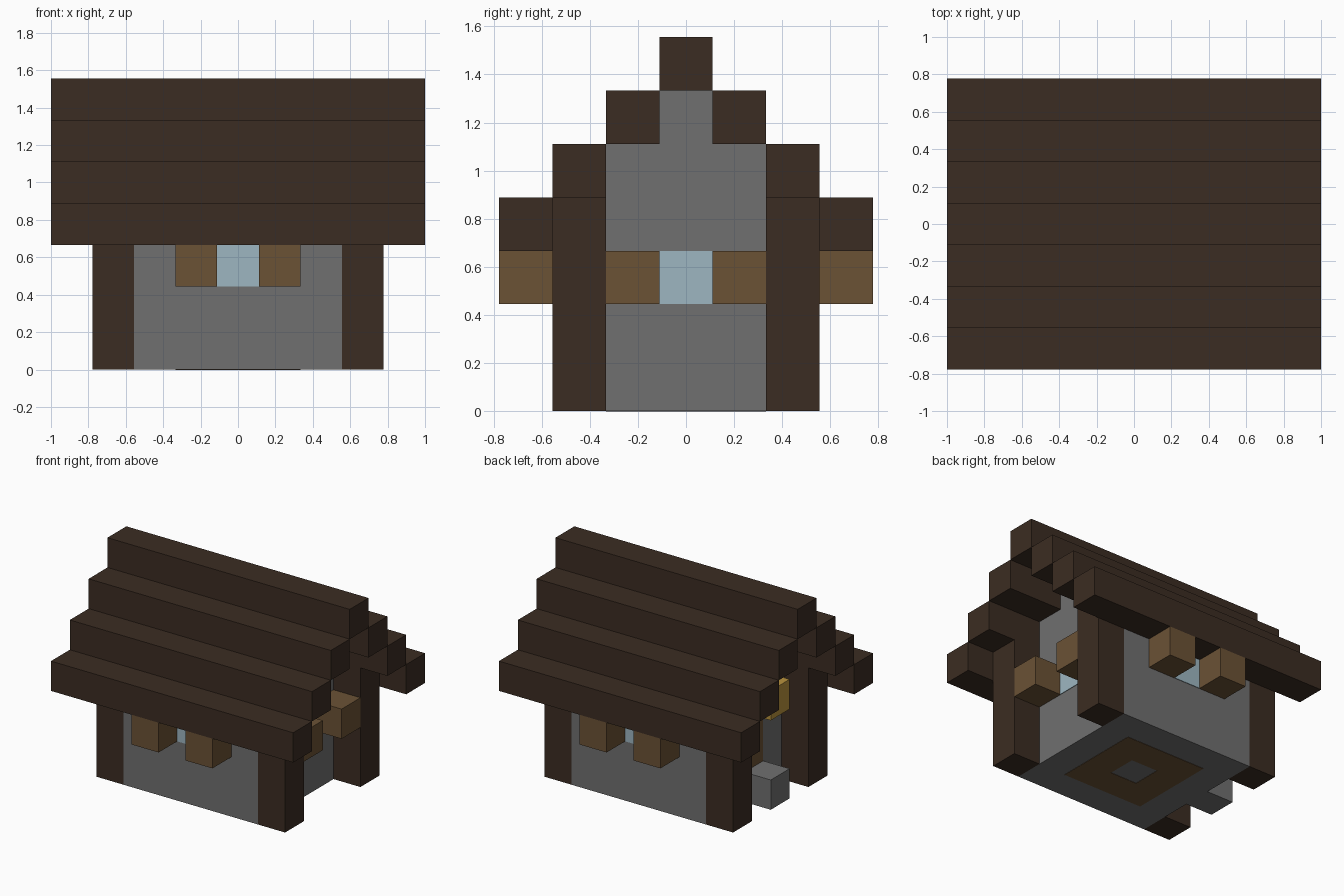
import bpy
import bmesh

U = 2 / 9  # one building block

cube = bpy.data.objects.get("Cube")
if cube:
    bpy.data.objects.remove(cube)


def material(name, hex_code):
    rgb = [int(hex_code[i:i + 2], 16) / 255 for i in (0, 2, 4)]
    rgb = [c / 12.92 if c < 0.04045 else ((c + 0.055) / 1.055) ** 2.4 for c in rgb]
    mat = bpy.data.materials.new(name)
    mat.use_nodes = True
    mat.diffuse_color = (*rgb, 1)
    mat.node_tree.nodes["Principled BSDF"].inputs["Base Color"].default_value = (*rgb, 1)
    return mat


stone = material("stone grey", "707070")
dark_wood = material("dark wood", "3B2C22")
wood = material("light wood", "6B5235")
glass = material("pale blue glass", "9DB6C1")
glow = material("lamp yellow", "B9933D")


def add_object(name, bm, mat):
    bmesh.ops.recalc_face_normals(bm, faces=bm.faces)
    mesh = bpy.data.meshes.new(name)
    bm.to_mesh(mesh)
    bm.free()
    mesh.materials.append(mat)
    obj = bpy.data.objects.new(name, mesh)
    bpy.context.collection.objects.link(obj)
    return obj


def box(name, mat, x, y, z):
    """Box between (low, high) limits given in blocks."""
    bm = bmesh.new()
    bmesh.ops.create_cube(bm, size=1)
    for v in bm.verts:
        v.co = [U * (lim[0] if c < 0 else lim[1]) for c, lim in zip(v.co, (x, y, z))]
    return add_object(name, bm, mat)


def span(centre, half=0.5):
    return (centre - half, centre + half)


T = 0.02  # plate thickness in blocks

# Stone walls with stepped gables, extruded along the ridge
half = [(2.5, 0), (2.5, 4), (1.5, 4), (1.5, 5), (0.5, 5), (0.5, 6)]
outline = half + [(-y, z) for y, z in reversed(half)]
bm = bmesh.new()
face = bm.faces.new([bm.verts.new((-2.5 * U, y * U, z * U)) for y, z in outline])
ext = bmesh.ops.extrude_face_region(bm, geom=[face])
bmesh.ops.translate(bm, vec=(5 * U, 0, 0),
                    verts=[g for g in ext["geom"] if isinstance(g, bmesh.types.BMVert)])
add_object("stone_walls", bm, stone)

# Stepped roof beams and ridge
for side, label in ((-1, "front"), (1, "back")):
    for i in range(3):
        box(f"{label}_roof_beam_{i + 1}", dark_wood, (-4.5, 4.5), span(side * (3 - i)), (3 + i, 4 + i))
box("roof_ridge", dark_wood, (-4.5, 4.5), (-0.5, 0.5), (6, 7))

for sx, end in ((-1, "right"), (1, "left")):
    for sy, face_name in ((-1, "front"), (1, "back")):
        # Corner posts
        box(f"{face_name}_{end}_post", dark_wood, span(sx * 3), span(sy * 2), (0, 4))
        # Shutters on the long walls
        box(f"{face_name}_{end}_shutter", wood, span(sx), span(sy * 3), (2, 3))

# Shutters on the left end wall
for sy, label in ((-1, "front"), (1, "back")):
    box(f"end_wall_{label}_shutter", wood, (2.5, 3.5), span(sy), (2, 3))

# Window panes
for sy, label in ((-1, "front"), (1, "back")):
    box(f"{label}_window", glass, span(0), span(sy * 2.5, T), (2, 3))
box("end_window", glass, span(2.5, T), span(0), (2, 3))

# Entrance on the right end wall
box("door", wood, span(-2.5, T), span(0), (1, 3))
box("door_step", stone, (-3.5, -2.5), span(0), (0, 1))
box("door_lamp", glow, (-3.5, -2.5), span(0), (3, 4))

# Wooden ring set into the underside of the floor
for s, label in ((-1, "a"), (1, "b")):
    box(f"floor_ring_long_{label}", wood, span(0, 1.5), span(s), (-T / 2, T))
    box(f"floor_ring_short_{label}", wood, span(s), span(0), (-T / 2, T))
